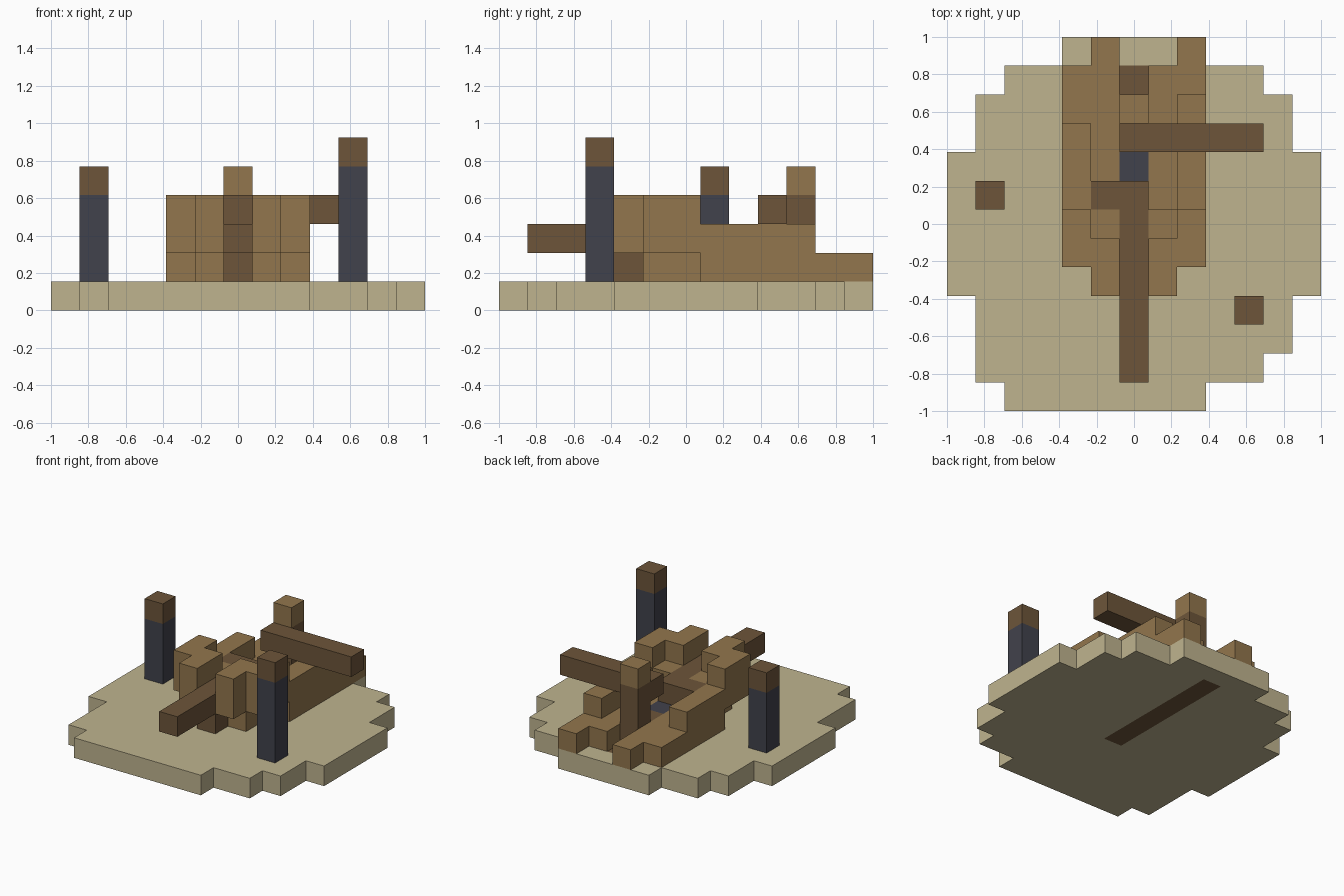
import bpy
import bmesh

if "Cube" in bpy.data.objects:
    bpy.data.objects.remove(bpy.data.objects["Cube"])

U = 2 / 13       # size of one block
MID = 6          # index of the centre column


def material(name, rgb):
    m = bpy.data.materials.new(name)
    m.use_nodes = True
    m.diffuse_color = (*rgb, 1)
    m.node_tree.nodes["Principled BSDF"].inputs["Base Color"].default_value = (*rgb, 1)
    return m


SAND = material("sand", (0.52, 0.456, 0.275))
PLANK = material("plank_wood", (0.288, 0.181, 0.074))
DARK = material("dark_wood", (0.153, 0.091, 0.042))
SLATE = material("slate_blue", (0.053, 0.054, 0.072))


def add_object(name, bm, mats):
    mesh = bpy.data.meshes.new(name)
    bm.to_mesh(mesh)
    bm.free()
    for m in mats:
        mesh.materials.append(m)
    obj = bpy.data.objects.new(name, mesh)
    bpy.context.collection.objects.link(obj)
    return obj


def block(name, mat, xs, ys, zs):
    """Box filling the inclusive block ranges xs, ys, zs."""
    bm = bmesh.new()
    bmesh.ops.create_cube(bm, size=1)
    spans = (xs, ys, zs)
    for v in bm.verts:
        for a, (lo, hi) in enumerate(spans):
            edge = lo if v.co[a] < 0 else hi + 1
            v.co[a] = edge * U - (1 if a < 2 else 0)
    return add_object(name, bm, [mat])


# Sand island: stepped disc with the buried keel as a dark strip
def island():
    rows = [(2, 8), (1, 10)] + [(1, 11)] * 2 + [(0, 12)] * 5 + [(1, 11)] * 2 + [(2, 10), (4, 8)]
    bm = bmesh.new()
    for j, (first, last) in enumerate(rows):
        for i in range(first, last + 1):
            corners = [(i, j), (i + 1, j), (i + 1, j + 1), (i, j + 1)]
            f = bm.faces.new([bm.verts.new((x * U - 1, y * U - 1, 0)) for x, y in corners])
            f.material_index = int(i == MID and 5 <= j <= 11)
    bmesh.ops.remove_doubles(bm, verts=bm.verts, dist=0.001)
    obj = add_object("sand_island", bm, [SAND, DARK])
    mod = obj.modifiers.new("thickness", 'SOLIDIFY')
    mod.thickness = U
    mod.offset = 1


island()

# Hull sides: mirrored planking, the left side runs one block further aft
for side, s, extra in (("right", -1, 0), ("left", 1, 1)):
    outer, inner = MID + 2 * s, MID + s
    o, n = (outer, outer), (inner, inner)
    block(side + "_lower_hull", PLANK, o, (7, 11 + extra), (1, 1))
    block(side + "_gunwale", PLANK, o, (5, 9 + extra), (2, 2))
    block(side + "_bow_rail", PLANK, o, (5, 6), (3, 3))
    block(side + "_deck", PLANK, n, (5, 12 - extra), (1, 1))
    block(side + "_bow_plank", PLANK, n, (4, 6), (2, 2))
    block(side + "_bow_cheek", PLANK, n, (4, 5), (3, 3))

# Keel, bowsprit and fittings along the centre line
c = (MID, MID)
block("keel_front", DARK, c, (4, 7), (1, 1))
block("bowsprit", DARK, c, (1, 7), (2, 2))
block("mast_stump", SLATE, c, (8, 8), (1, 1))
block("keel_rear", DARK, c, (9, 9), (1, 1))
block("stern_post", DARK, c, (10, 10), (1, 3))
block("stern_post_top", PLANK, c, (10, 10), (4, 4))
block("deck_crate", DARK, (5, 5), (7, 7), (2, 2))
block("fallen_yard", DARK, (6, 10), (9, 9), (3, 3))

# Standing posts with wooden caps
for name, i, j, top in (("left", 10, 3, 5), ("right", 1, 7, 4)):
    block(name + "_post", SLATE, (i, i), (j, j), (1, top - 1))
    block(name + "_post_cap", DARK, (i, i), (j, j), (top, top))
